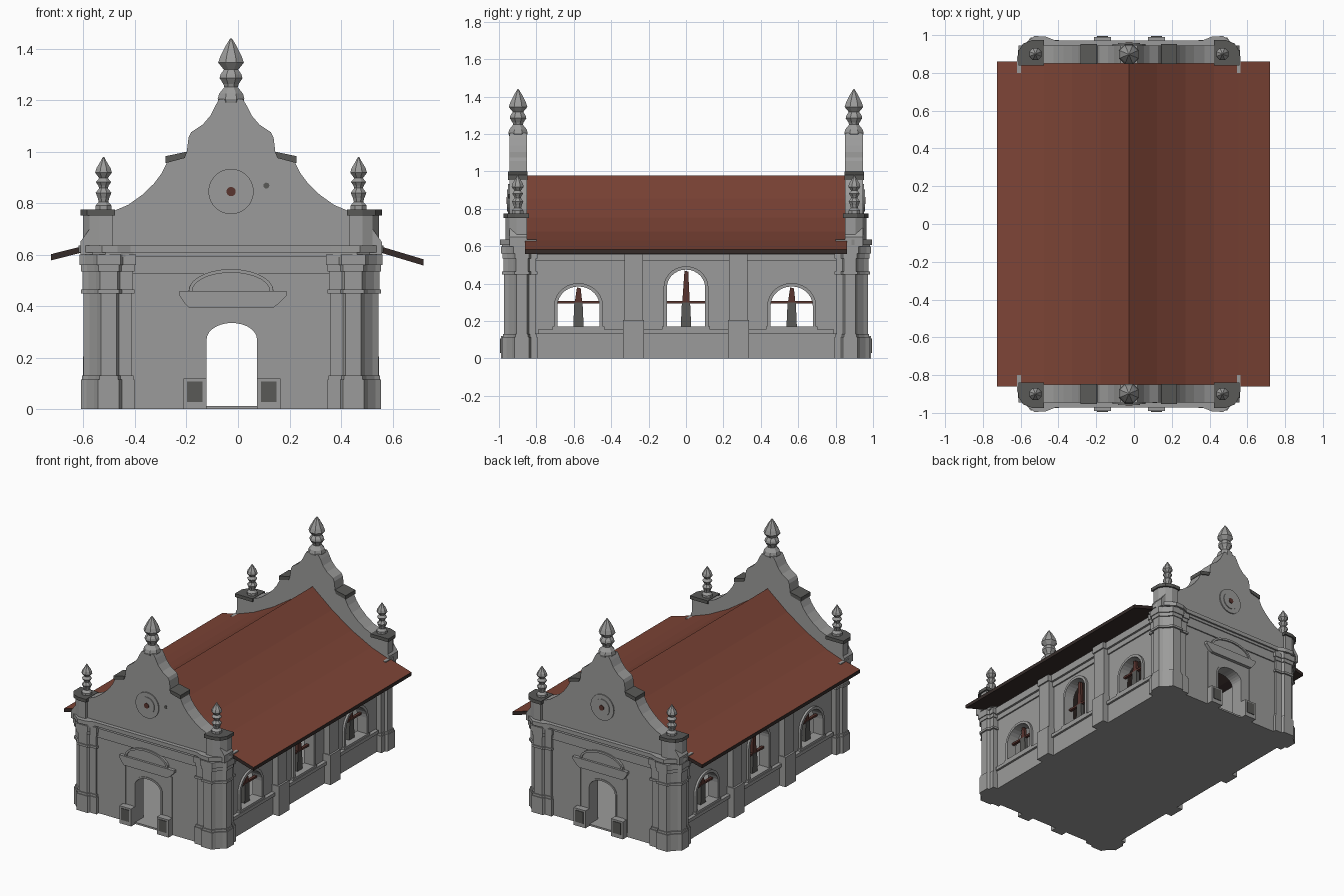
import bpy, bmesh, math

if "Cube" in bpy.data.objects:
    bpy.data.objects.remove(bpy.data.objects["Cube"])

CX = -0.027  # the building body sits slightly left of the eaves centre


def material(name, rgb):
    m = bpy.data.materials.new(name)
    m.diffuse_color = (*rgb, 1)
    m.use_nodes = True
    m.node_tree.nodes["Principled BSDF"].inputs["Base Color"].default_value = m.diffuse_color
    return m


STONE = material("grey_stone", (0.33, 0.33, 0.325))
DARK = material("weathered_stone", (0.10, 0.10, 0.095))
RED = material("red_roof_tile", (0.205, 0.058, 0.037))
UNDER = material("dark_roof_timber", (0.035, 0.024, 0.022))
BROWN = material("brown_wood", (0.10, 0.035, 0.028))


def finish(name, bm, *mats):
    bmesh.ops.recalc_face_normals(bm, faces=bm.faces)
    me = bpy.data.meshes.new(name)
    bm.to_mesh(me)
    bm.free()
    for m in mats:
        me.materials.append(m)
    ob = bpy.data.objects.new(name, me)
    ob.location.x = CX
    bpy.context.collection.objects.link(ob)
    return ob


def prism(name, pts, axis, a, b, mat=STONE):
    """Extrude a 2D outline along an axis from a to b."""
    place = {'x': lambda p, t: (t, p[0], p[1]),
             'y': lambda p, t: (p[0], t, p[1]),
             'z': lambda p, t: (p[0], p[1], t)}[axis]
    bm = bmesh.new()
    lo = [bm.verts.new(place(p, a)) for p in pts]
    hi = [bm.verts.new(place(p, b)) for p in pts]
    bm.faces.new(lo)
    bm.faces.new(hi)
    n = len(pts)
    for i in range(n):
        j = (i + 1) % n
        bm.faces.new((lo[i], lo[j], hi[j], hi[i]))
    return finish(name, bm, mat)


def box(name, x, y, z, mat=STONE):
    return prism(name, [(x[0], y[0]), (x[1], y[0]), (x[1], y[1]), (x[0], y[1])], 'z', *z, mat)


def lathe(name, prof, x, y, sides=8, mat=STONE):
    bm = bmesh.new()
    rings = [[bm.verts.new((x + r * math.cos(2 * math.pi * (k + .5) / sides),
                            y + r * math.sin(2 * math.pi * (k + .5) / sides), z))
              for k in range(sides)] for r, z in prof]
    for lo, hi in zip(rings, rings[1:]):
        for k in range(sides):
            j = (k + 1) % sides
            bm.faces.new((lo[k], lo[j], hi[j], hi[k]))
    bm.faces.new(rings[0])
    bm.faces.new(rings[-1])
    return finish(name, bm, mat)


def arch(c, hw, z0, spring, top, n=14):
    arc = [(c + hw * math.cos(math.pi * i / n), spring + (top - spring) * math.sin(math.pi * i / n))
           for i in range(n + 1)]
    return [(c + hw, z0)] + arc + [(c - hw, z0)]


def band(c, hw, z0, spring, top, w):
    return arch(c, hw + w, z0, spring, top + w) + arch(c, hw, z0, spring, top)[::-1]


def flip(pts, sx, sy):
    return [(x * sx, y * sy) for x, y in pts]


# window list: centre y, half width, spring height, top height
WINDOWS = [(-0.575, 0.113, 0.28, 0.385), (0.0, 0.102, 0.38, 0.475), (0.565, 0.113, 0.28, 0.385)]

# hollow walls with doors and windows cut through
walls = box("walls", (-0.52, 0.52), (-0.945, 0.945), (0, 0.60))
cutters = [box("room_cutter", (-0.46, 0.46), (-0.855, 0.855), (0.012, 0.9)),
           prism("door_cutter", arch(0.003, 0.098, 0.012, 0.27, 0.335), 'y', -1.2, 1.2)]
for c, hw, s, t in WINDOWS:
    cutters.append(prism("window_cutter", arch(c, hw, 0.17, s, t), 'x', -1, 1))
for c in cutters:
    mod = walls.modifiers.new("cut", 'BOOLEAN')
    mod.operation, mod.solver, mod.object = 'DIFFERENCE', 'EXACT', c
bpy.context.view_layer.update()
cut_mesh = bpy.data.meshes.new_from_object(walls.evaluated_get(bpy.context.evaluated_depsgraph_get()))
walls.modifiers.clear()
walls.data = cut_mesh
for c in cutters:
    bpy.data.objects.remove(c)

# curved roof: red on top, dark timber below and at the edges
top = [(-0.698, 0.602), (-0.58, 0.632), (-0.45, 0.678), (-0.3, 0.755), (-0.15, 0.855), (0, 0.977),
       (0.15, 0.855), (0.3, 0.755), (0.45, 0.678), (0.58, 0.632), (0.747, 0.582)]
roof = prism("roof", top + [(x, z - 0.024) for x, z in top[::-1]], 'y', -0.86, 0.86, RED)
roof.data.materials.append(UNDER)
for f in roof.data.polygons:
    f.material_index = 0 if f.normal.z > 0.3 else 1

# outlines for the gable ends
half = [(0.585, 0.60), (0.585, 0.65), (0.50, 0.768), (0.45, 0.772), (0.40, 0.793), (0.345, 0.832), (0.30, 0.875),
        (0.27, 0.915), (0.25, 0.955), (0.25, 0.978), (0.172, 0.998), (0.165, 1.055), (0.155, 1.075),
        (0.11, 1.105), (0.08, 1.14), (0.06, 1.18), (0.045, 1.205)]
gable = half + [(-x, z) for x, z in half[::-1]]
cornice = [(0.46, 0.845), (0.53, 0.80), (0.592, 0.80), (0.592, 0.885), (0.565, 0.945), (0.50, 0.995),
           (0.44, 0.992), (0.39, 0.972)]
cornice += [(-x, y) for x, y in cornice[::-1]]
pier = [(0.385, 0.86), (0.385, 0.957), (0.435, 0.957), (0.445, 0.972), (0.505, 0.972), (0.52, 0.948),
        (0.55, 0.918), (0.572, 0.905), (0.572, 0.85), (0.555, 0.84), (0.555, 0.805), (0.47, 0.805), (0.47, 0.86)]
pedestal = [(0.46, 0.85), (0.46, 0.965), (0.51, 0.965), (0.55, 0.945), (0.575, 0.905), (0.575, 0.85)]
layers = [(0, 0.115, 0.011), (0.115, 0.13, 0.006), (0.13, 0.45, 0), (0.45, 0.465, 0.011),
          (0.465, 0.535, 0.004), (0.535, 0.56, 0.01), (0.56, 0.60, 0.016)]


def grow(pts, d, c=(0.47, 0.86)):
    return [(x + d * ((x > c[0]) - (x < c[0])), y + d * ((y > c[1]) - (y < c[1]))) for x, y in pts]


big = [(0.045, 1.17), (0.056, 1.205), (0.05, 1.225), (0.028, 1.25), (0.032, 1.262), (0.048, 1.285), (0.044, 1.30),
       (0.03, 1.318), (0.054, 1.345), (0.045, 1.37), (0.022, 1.412), (0.003, 1.44)]
small = [(0.034, 0.77), (0.034, 0.79), (0.02, 0.805), (0.024, 0.82), (0.033, 0.84), (0.018, 0.858), (0.022, 0.868),
         (0.032, 0.882), (0.018, 0.897), (0.035, 0.918), (0.03, 0.935), (0.012, 0.963), (0.002, 0.98)]

for s, end in ((-1, "front"), (1, "back")):
    def slab(part, pts, y0, y1, mat=STONE):
        return prism(f"{end}_{part}", pts, 'y', s * y0, s * y1, mat)

    def block(part, x, y, z, mat=STONE):
        return box(f"{end}_{part}", x, (s * y[0], s * y[1]), z, mat)

    # gable, cornice and centre finial
    slab("gable", gable, 0.85, 0.945)
    prism(f"{end}_cornice", flip(cornice, 1, s), 'z', 0.608, 0.635)
    prism(f"{end}_cornice_lower", flip(grow(cornice, -0.012, (0, 0.85)), 1, s), 'z', 0.59, 0.61)
    lathe(f"{end}_centre_finial", big, 0, s * 0.898)
    block("frieze_band", (-0.39, 0.39), (0.93, 0.953), (0.525, 0.59))
    # door surround and hood
    slab("door_surround", band(0.003, 0.098, 0.012, 0.27, 0.335, 0.012), 0.93, 0.949)
    hood = [(-0.165, 0.395), (0.165, 0.395), (0.185, 0.41), (0.215, 0.44), (0.215, 0.458),
            (-0.2, 0.458), (-0.2, 0.44), (-0.18, 0.41)]
    slab("door_hood", hood, 0.93, 0.968)
    slab("door_hood_arch", arch(0, 0.165, 0.455, 0.46, 0.54), 0.93, 0.953)
    slab("door_hood_arch_rim", band(0, 0.15, 0.455, 0.46, 0.53, 0.014), 0.93, 0.962)
    for sx in (-1, 1):
        block("hood_jamb", sorted((sx * 0.165, sx * 0.19)), (0.93, 0.95), (0.03, 0.40))
        bx = sx * 0.143 + 0.003
        block("door_block", (bx - 0.045, bx + 0.045), (0.93, 0.99), (0.0, 0.12))
        block("door_block_panel", (bx - 0.03, bx + 0.03), (0.985, 0.994), (0.028, 0.108), DARK)
        slab("gable_step_cap", [(sx * x, z) for x, z in
             ((0.18, 0.975), (0.255, 0.955), (0.255, 0.982), (0.17, 1.0))], 0.847, 0.952, DARK)
        # layered corner pier, pedestal and small finial
        for i, (z0, z1, d) in enumerate(layers):
            prism(f"{end}_corner_pier_{i}", flip(grow(pier, d), sx, s), 'z', z0, z1)
        prism(f"{end}_pedestal", flip(pedestal, sx, s), 'z', 0.63, 0.757)
        prism(f"{end}_pedestal_cap", flip(grow(pedestal, 0.01, (0.51, 0.9)), sx, s), 'z', 0.752, 0.775, DARK)
        lathe(f"{end}_corner_finial", small, sx * 0.495, s * 0.9)
    # round medallion with a dark eye
    circle = [(math.cos(2 * math.pi * i / 28), math.sin(2 * math.pi * i / 28)) for i in range(28)]
    for part, r, y1, mat in (("medallion_rim", 0.088, 0.952, STONE), ("medallion", 0.058, 0.957, STONE),
                             ("medallion_eye", 0.018, 0.960, BROWN)):
        slab(part, [(r * x, 0.845 + r * z) for x, z in circle], 0.93, y1, mat)
    if s < 0:
        slab("gable_spot", [(0.137 + 0.012 * x, 0.868 + 0.012 * z) for x, z in circle[::4]], 0.94, 0.948, DARK)

for s, side in ((-1, "left"), (1, "right")):
    def slab(part, pts, x0, x1, mat=STONE):
        return prism(f"{side}_{part}", pts, 'x', s * x0, s * x1, mat)

    def rail(part, x1, y, z, mat=STONE):
        return box(f"{side}_{part}", sorted((s * 0.5, s * x1)), y, z, mat)

    # plinth, sill course and eaves course
    rail("plinth", 0.53, (-0.82, 0.82), (0, 0.135))
    rail("sill_course", 0.545, (-0.79, 0.79), (0.132, 0.155))
    rail("eaves_course", 0.545, (-0.82, 0.82), (0.555, 0.605))
    rail("frieze_course", 0.53, (-0.82, 0.82), (0.52, 0.555))
    # wall pilasters
    for y in (-0.28, 0.28):
        rail("pilaster", 0.562, (y - 0.05, y + 0.05), (0, 0.595))
        rail("pilaster_base", 0.575, (y - 0.056, y + 0.056), (0, 0.205))
        rail("pilaster_capital", 0.572, (y - 0.054, y + 0.054), (0.555, 0.60))
    # window mouldings, posts and crossbars
    for c, hw, sp, t in WINDOWS:
        slab("window_moulding", band(c, hw, 0.17, sp, t, 0.018), 0.50, 0.535)
        rail("window_sill", 0.54, (c - hw - 0.025, c + hw + 0.025), (0.152, 0.17))
        slab("window_post", [(c - 0.028, 0.165), (c + 0.028, 0.165), (c + 0.022, 0.30), (c - 0.022, 0.30)],
             0.475, 0.50, DARK)
        slab("window_crossbar", [(c - hw, 0.295), (c + hw, 0.295), (c + hw, 0.308), (c - hw, 0.308)],
             0.478, 0.497, BROWN)
        slab("window_spike", [(c - 0.02, 0.30), (c + 0.02, 0.30), (c + 0.012, t - 0.01), (c - 0.008, t - 0.005)],
             0.478, 0.497, BROWN)
